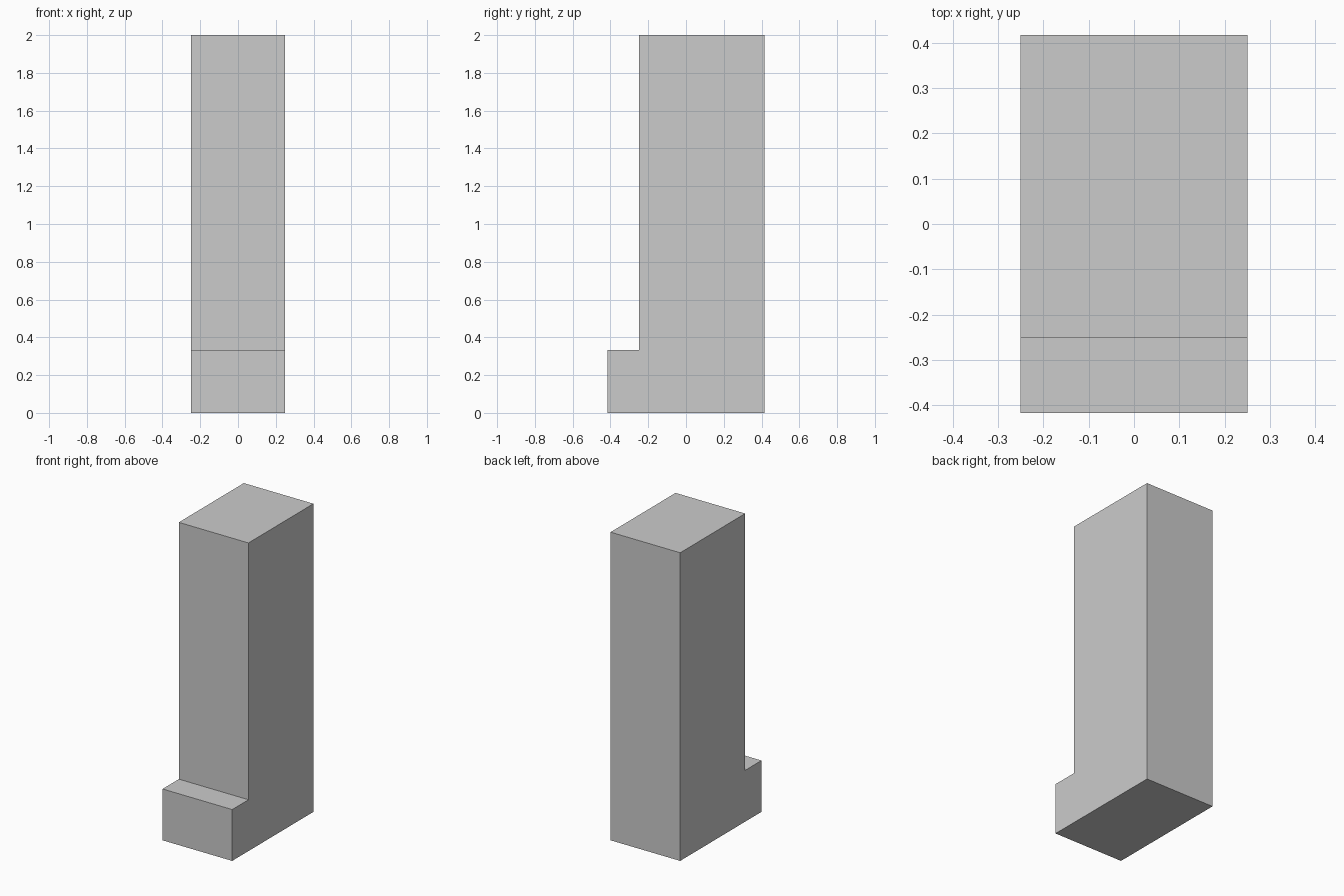
import bpy
import bmesh

if "Cube" in bpy.data.objects:
    bpy.data.objects.remove(bpy.data.objects["Cube"])

HALF_WIDTH = 0.25

# Side profile (y, z): tall column with a low step at the front
PROFILE = [
    (-0.4167, 0.0), (0.4167, 0.0), (0.4167, 2.0),
    (-0.25, 2.0), (-0.25, 0.3333), (-0.4167, 0.3333),
]


def extrude_profile(name, profile, half_width):
    """Extrude a (y, z) outline along x into a closed solid."""
    bm = bmesh.new()
    face = bm.faces.new([bm.verts.new((-half_width, y, z)) for y, z in profile])
    result = bmesh.ops.extrude_face_region(bm, geom=[face], use_keep_orig=True)
    moved = [v for v in result["geom"] if isinstance(v, bmesh.types.BMVert)]
    bmesh.ops.translate(bm, verts=moved, vec=(2 * half_width, 0, 0))
    bmesh.ops.recalc_face_normals(bm, faces=bm.faces)
    mesh = bpy.data.meshes.new(name)
    bm.to_mesh(mesh)
    bm.free()
    obj = bpy.data.objects.new(name, mesh)
    bpy.context.collection.objects.link(obj)
    return obj


# Pillar and its front step as one solid
extrude_profile("stepped_pillar", PROFILE, HALF_WIDTH)
